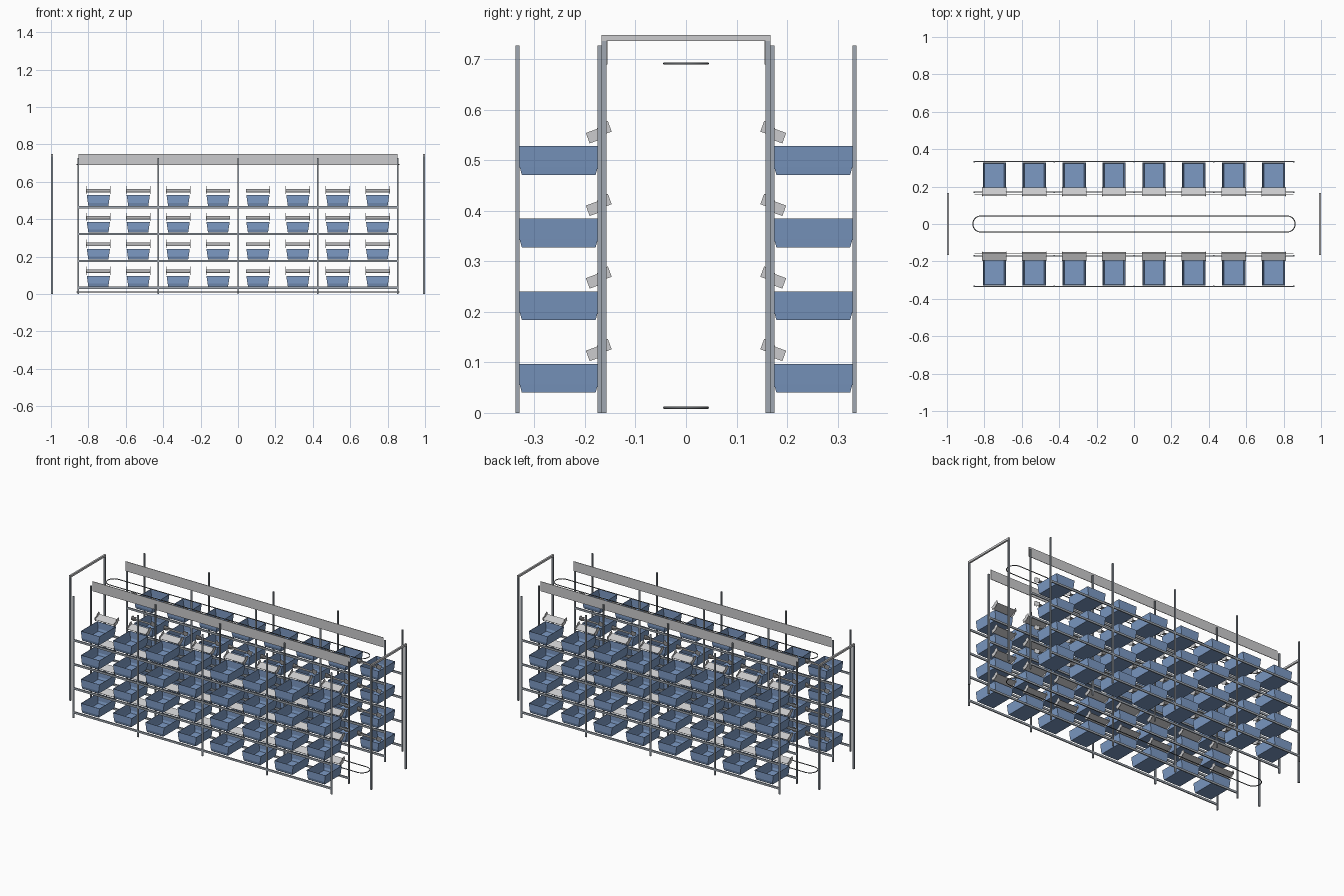
import bpy, bmesh, math
from mathutils import Matrix, Vector

cube = bpy.data.objects.get("Cube")
if cube:
    bpy.data.objects.remove(cube, do_unlink=True)


def material(name, rgb):
    m = bpy.data.materials.new(name)
    m.use_nodes = True
    m.diffuse_color = (*rgb, 1)
    m.node_tree.nodes["Principled BSDF"].inputs["Base Color"].default_value = (*rgb, 1)
    return m


BLUE = material("bin blue", (0.20, 0.32, 0.55))
STEEL = material("steel grey", (0.35, 0.39, 0.44))
LIGHT = material("light grey", (0.60, 0.60, 0.61))
DARK = material("dark rail", (0.12, 0.13, 0.14))


def add(name, mesh, loc=(0, 0, 0), turn=0.0):
    ob = bpy.data.objects.new(name, mesh)
    ob.location = loc
    ob.rotation_euler.z = turn
    bpy.context.collection.objects.link(ob)
    return ob


def finish(name, bm, mat):
    mesh = bpy.data.meshes.new(name)
    bmesh.ops.recalc_face_normals(bm, faces=bm.faces)
    bm.to_mesh(mesh)
    bm.free()
    mesh.materials.append(mat)
    return mesh


def put_box(bm, lo, hi):
    lo, hi = Vector(lo), Vector(hi)
    bmesh.ops.create_cube(bm, size=1, matrix=Matrix.Translation((lo + hi) / 2)
                          @ Matrix.Diagonal((*(hi - lo), 1)))


def box(name, lo, hi, mat):
    bm = bmesh.new()
    put_box(bm, lo, hi)
    return add(name, finish(name, bm, mat))


def bin_mesh():
    # Open container: outer shell up, over the rim, and down the inside
    wall = 0.002
    outer = [(0.0, 0.0535, 0.073), (0.016, 0.056, 0.0775), (0.057, 0.062, 0.0775)]
    inner = [(max(z, wall), x - wall, y - wall) for z, x, y in reversed(outer)]
    bm = bmesh.new()
    rings = [[bm.verts.new((sx * x, sy * y, z))
              for sx, sy in ((-1, -1), (1, -1), (1, 1), (-1, 1))]
             for z, x, y in outer + inner]
    for a, b in zip(rings, rings[1:]):
        for i in range(4):
            j = (i + 1) % 4
            bm.faces.new((a[i], a[j], b[j], b[i]))
    bm.faces.new(rings[0])
    bm.faces.new(rings[-1])
    return finish("bin", bm, BLUE)


def tray_mesh():
    # Tilted plate between two stepped cheeks, drawn flat then tilted
    bm = bmesh.new()
    put_box(bm, (-0.063, -0.024, -0.001), (0.063, 0.024, 0.001))
    cheek = [(-0.024, -0.011), (0.004, -0.011), (0.012, -0.004), (0.025, -0.004),
             (0.025, 0.018), (0.006, 0.018), (-0.001, 0.011), (-0.024, 0.011)]
    for s in (-1, 1):
        verts = [bm.verts.new((s * 0.063, y, z)) for y, z in cheek]
        face = bm.faces.new(verts)
        out = bmesh.ops.extrude_face_region(bm, geom=[face])
        moved = [v for v in out["geom"] if isinstance(v, bmesh.types.BMVert)]
        bmesh.ops.translate(bm, verts=moved, vec=(s * 0.002, 0, 0))
    bm.transform(Matrix.Rotation(math.radians(20), 4, "X"))
    return finish("tray", bm, LIGHT)


def loop_track(name, z):
    # Stadium-shaped closed tube
    half, r, steps = 0.819, 0.043, 16
    points = [(s * (half + r * math.cos(t)), s * r * math.sin(t))
              for s in (1, -1)
              for t in (math.pi * (k / steps - 0.5) for k in range(steps + 1))]
    curve = bpy.data.curves.new(name, "CURVE")
    curve.dimensions = "3D"
    curve.bevel_depth = 0.0025
    curve.bevel_resolution = 1
    spline = curve.splines.new("POLY")
    spline.points.add(len(points) - 1)
    for p, (x, y) in zip(spline.points, points):
        p.co = (x, y, z, 1)
    spline.use_cyclic_u = True
    curve.materials.append(DARK)
    add(name, curve)


BIN, TRAY = bin_mesh(), tray_mesh()
LEVELS = [0.04 + 0.1437 * i for i in range(4)]
POSTS = [0.4265 * i for i in range(-2, 3)]
COLUMNS = [0.2133 * (i - 3.5) for i in range(8)]

for s, side in ((-1, "front"), (1, "back")):
    # Rack uprights and shelf rails
    for row, y in (("outer", 0.334), ("inner", 0.171)):
        for x in POSTS:
            box(f"{side}_{row}_post", (x - 0.004, s * y - 0.004, 0),
                (x + 0.004, s * y + 0.004, 0.727), STEEL)
        for z in LEVELS:
            box(f"{side}_{row}_rail", (-0.853, s * y - 0.003, z - 0.013),
                (0.853, s * y + 0.003, z - 0.001), STEEL)
    # Long fascia plate along the aisle
    box(f"{side}_fascia", (-0.853, s * 0.1565 - 0.0015, 0.69),
        (0.853, s * 0.1565 + 0.0015, 0.748), LIGHT)
    # Bins and the trays at their aisle edge
    turn = 0 if s < 0 else math.pi
    for z in LEVELS:
        for x in COLUMNS:
            add(f"{side}_bin", BIN, (x, s * 0.252, z), turn)
            add(f"{side}_tray", TRAY, (x, s * 0.172, z + 0.081), turn)

# End portals
for s, side in ((-1, "right"), (1, "left")):
    x0, x1 = s * 0.995 - 0.005, s * 0.995 + 0.005
    for t in (-1, 1):
        box(f"{side}_portal_post", (x0, t * 0.162 - 0.005, 0),
            (x1, t * 0.162 + 0.005, 0.736), STEEL)
    box(f"{side}_portal_beam", (x0, -0.167, 0.736), (x1, 0.167, 0.748), LIGHT)

# Aisle loop tracks
loop_track("lower_loop_track", 0.01)
loop_track("upper_loop_track", 0.692)
